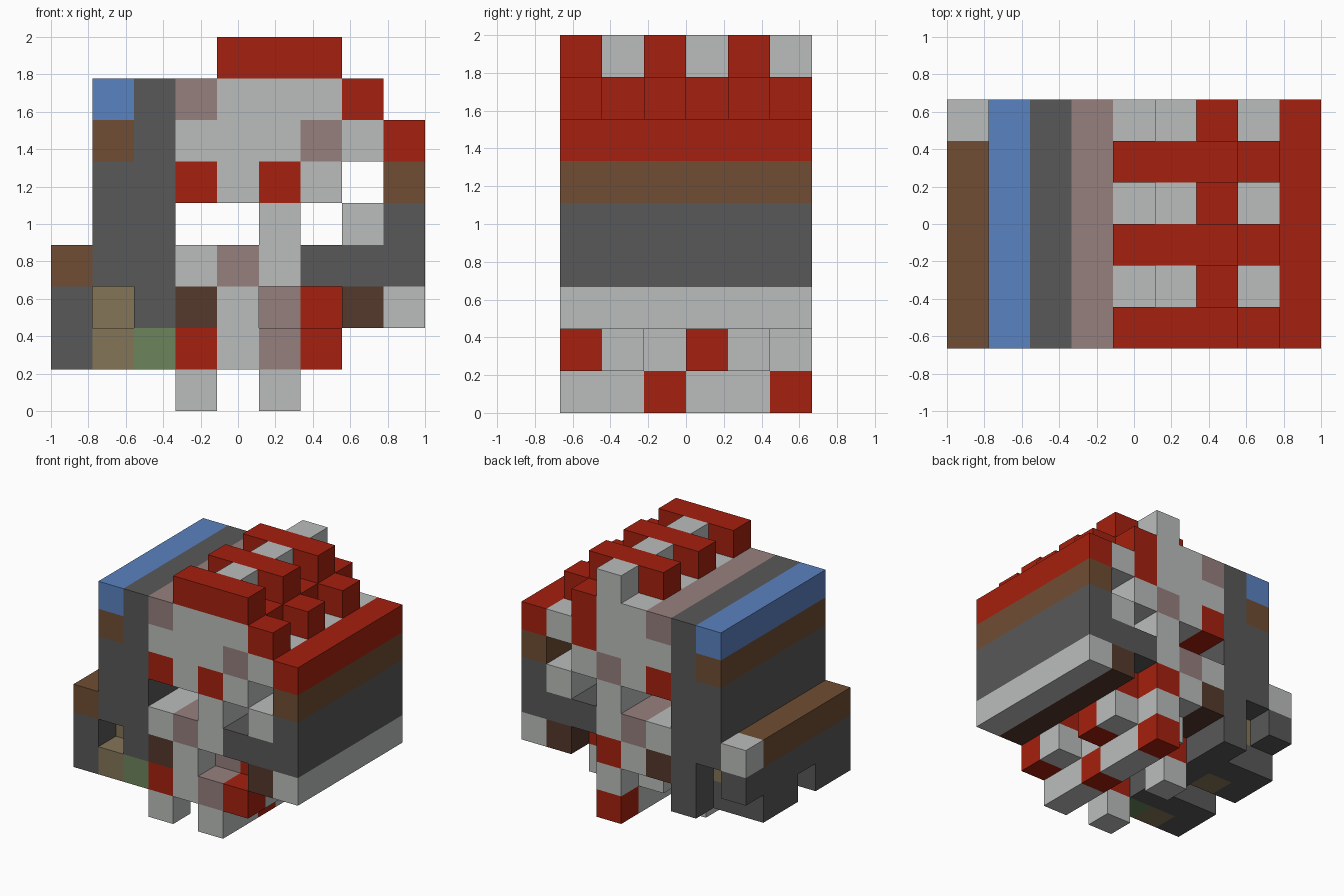
import bpy, bmesh
from mathutils import Vector

cube = bpy.data.objects.get("Cube")
if cube:
    bpy.data.objects.remove(cube, do_unlink=True)

UNIT = 2 / 9
WIDTH, DEPTH = 9, 6

COLOURS = {
    "red": (165, 32, 14), "light_grey": (187, 190, 188), "dark_grey": (88, 88, 88),
    "blue": (90, 130, 192), "brown": (112, 77, 51), "mauve": (150, 128, 126),
    "tan": (133, 117, 88), "green": (108, 133, 92), "dark_brown": (85, 57, 43),
}


def linear(value):
    c = value / 255
    return c / 12.92 if c <= 0.04045 else ((c + 0.055) / 1.055) ** 2.4


def make_material(name, rgb):
    mat = bpy.data.materials.new(name)
    mat.use_nodes = True
    colour = (*[linear(v) for v in rgb], 1)
    mat.diffuse_color = colour
    bsdf = next(n for n in mat.node_tree.nodes if n.type == "BSDF_PRINCIPLED")
    bsdf.inputs["Base Color"].default_value = colour
    bsdf.inputs["Roughness"].default_value = 0.9
    return mat


MATERIALS = {name: make_material(name, rgb) for name, rgb in COLOURS.items()}

# Depth patterns: the upper body repeats every two slices, the lower every three
ALL = list(range(DEPTH))
EVEN, ODD = ALL[::2], ALL[1::2]
FIRST, SECOND, THIRD = ALL[::3], ALL[1::3], ALL[2::3]
BACK = ALL[-1:]

grid = {}


def fill(part, colour, columns, rows, slices=ALL):
    """Fill blocks; columns and rows are digit strings, later calls overwrite."""
    for x in columns:
        for z in rows:
            for y in slices:
                grid[int(x), y, int(z)] = (part, colour)


# Left-hand slab with its coloured cap
fill("tall_slab", "dark_grey", "12", "34567")
fill("tall_slab", "dark_grey", "2", "2")
fill("slab_cap", "blue", "1", "7")
fill("slab_cap", "brown", "1", "6")

# Low side rail and its underside blocks
fill("side_rail", "brown", "0", "3")
fill("side_rail", "light_grey", "0", "3", BACK)
fill("side_rail", "dark_grey", "0", "2")
fill("side_rail", "dark_grey", "0", "1", FIRST + SECOND)
fill("rail_links", "tan", "1", "2", SECOND)
fill("rail_links", "tan", "1", "1", FIRST)
fill("rail_links", "dark_grey", "1", "1", SECOND)
fill("rail_links", "dark_grey", "2", "1")
fill("rail_links", "green", "2", "1", ALL[:1])

# Head block and face marks
fill("head", "light_grey", "345", "567")
fill("head", "light_grey", "6", "56")
fill("head", "light_grey", "7", "6")
fill("head", "light_grey", "6", "7", EVEN)
fill("head", "mauve", "3", "7")
fill("head", "red", "3", "5")
fill("head", "red", "5", "5", EVEN)
fill("head", "mauve", "5", "5", ODD)
fill("head", "mauve", "6", "6", EVEN)
fill("head", "red", "6", "67", ODD)

# Crest bars and spikes
fill("crest", "red", "456", "8", EVEN)
fill("crest", "red", "7", "7", EVEN)
fill("crest_spikes", "light_grey", "5", "8", ODD)

# Right-hand wall, its arm and inner ledge
fill("side_wall", "red", "8", "6")
fill("side_wall", "brown", "8", "5")
fill("side_wall", "dark_grey", "8", "34")
fill("side_wall", "light_grey", "8", "2")
fill("wall_arm", "dark_grey", "67", "3")
fill("wall_arm", "dark_brown", "7", "2")
fill("wall_ledge", "light_grey", "7", "4")

# Neck and body
fill("neck", "light_grey", "5", "34")
fill("body", "light_grey", "3", "3")
fill("body", "mauve", "4", "3")
fill("body", "dark_brown", "3", "2")
fill("body", "light_grey", "4", "2")
fill("body", "light_grey", "4", "1", FIRST + SECOND)
fill("body", "mauve", "5", "2", SECOND)
fill("body", "red", "6", "2", SECOND)
fill("body", "red", "5", "2", THIRD)

# Hips and feet
fill("hips", "mauve", "5", "1", FIRST)
fill("hips", "light_grey", "5", "1", SECOND + THIRD)
fill("hips", "red", "36", "1", FIRST)
fill("hips", "light_grey", "6", "1", SECOND)
fill("feet", "light_grey", "3", "0", FIRST)
fill("feet", "light_grey", "5", "0", FIRST + SECOND)
fill("feet", "red", "5", "0", THIRD)


def build_part(part):
    """Join the blocks of one part, keeping only the exposed sides."""
    bm = bmesh.new()
    names = sorted({c for p, c in grid.values() if p == part})
    for cell, (owner, colour) in grid.items():
        if owner != part:
            continue
        for axis in range(3):
            for sign in (-1, 1):
                step = Vector((0, 0, 0))
                step[axis] = sign
                if tuple(int(a + b) for a, b in zip(cell, step)) in grid:
                    continue
                u, v = Vector((0, 0, 0)), Vector((0, 0, 0))
                u[(axis + 1) % 3] = 0.5
                v[(axis + 2) % 3] = 0.5 * sign
                origin = Vector((0.5 - WIDTH / 2, 0.5 - DEPTH / 2, 0.5))
                mid = Vector(cell) + origin + step / 2
                corners = (mid - u - v, mid + u - v, mid + u + v, mid - u + v)
                face = bm.faces.new([bm.verts.new(c * UNIT) for c in corners])
                face.material_index = names.index(colour)
    bmesh.ops.remove_doubles(bm, verts=bm.verts, dist=0.001)
    mesh = bpy.data.meshes.new(part)
    bm.to_mesh(mesh)
    bm.free()
    for name in names:
        mesh.materials.append(MATERIALS[name])
    bpy.context.collection.objects.link(bpy.data.objects.new(part, mesh))


for part in dict.fromkeys(p for p, c in grid.values()):
    build_part(part)
